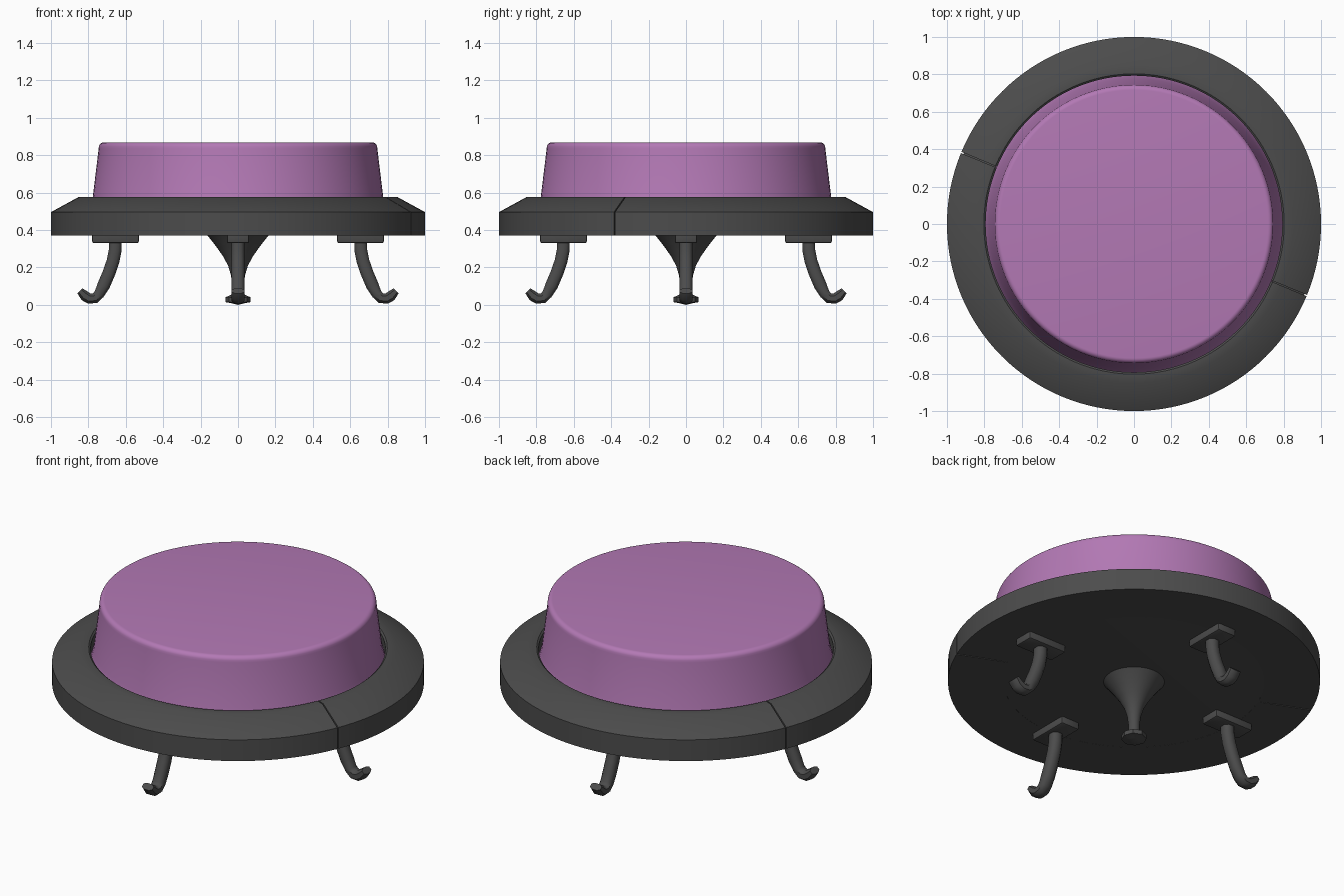
import bpy, bmesh, math
from mathutils import Vector

if "Cube" in bpy.data.objects:
    bpy.data.objects.remove(bpy.data.objects["Cube"])


def material(name, rgb):
    m = bpy.data.materials.new(name)
    m.diffuse_color = (*rgb, 1)
    m.use_nodes = True
    m.node_tree.nodes["Principled BSDF"].inputs["Base Color"].default_value = m.diffuse_color
    return m


PURPLE = material("purple", (0.45, 0.19, 0.46))
DARK = material("charcoal", (0.072, 0.072, 0.072))


def finish(bm, name, mat, angle=35):
    bmesh.ops.remove_doubles(bm, verts=bm.verts, dist=1e-5)
    bmesh.ops.recalc_face_normals(bm, faces=bm.faces)
    me = bpy.data.meshes.new(name)
    bm.to_mesh(me)
    bm.free()
    ob = bpy.data.objects.new(name, me)
    bpy.context.collection.objects.link(ob)
    me.materials.append(mat)
    bpy.ops.object.select_all(action='DESELECT')
    ob.select_set(True)
    bpy.context.view_layer.objects.active = ob
    bpy.ops.object.shade_smooth_by_angle(angle=math.radians(angle))
    return ob


def lathe(name, profile, mat, steps=96, start=0.0, sweep=2 * math.pi, closed=False):
    """Revolve (radius, z) points about z; closed profiles make capped arcs."""
    bm = bmesh.new()
    rows = []
    for i in range(steps + 1):
        a = start + sweep * i / steps
        rows.append([bm.verts.new((r * math.cos(a), r * math.sin(a), z)) for r, z in profile])
    n = len(profile)
    for p, q in zip(rows, rows[1:]):
        for j in range(n if closed else n - 1):
            k = (j + 1) % n
            bm.faces.new((p[j], q[j], q[k], p[k]))
    if closed:
        bm.faces.new(rows[0])
        bm.faces.new(rows[-1])
    bmesh.ops.remove_doubles(bm, verts=bm.verts, dist=1e-5)
    bmesh.ops.dissolve_degenerate(bm, edges=bm.edges, dist=1e-5)
    return finish(bm, name, mat)


# Rounded push cap
cap = [(0.80, 0.49), (0.79, 0.52), (0.776, 0.58), (0.745, 0.835)]
for i in range(1, 7):
    t = math.radians(90 * i / 6)
    cap.append((0.717 + 0.028 * math.cos(t), 0.84 + 0.029 * math.sin(t)))
lathe("button_cap", cap + [(0, 0.869)], PURPLE)

# Two halves of the chamfered rim, parted by a narrow seam
rim = [(0.70, 0.37), (1.0, 0.37), (1.0, 0.496), (0.85, 0.578), (0.803, 0.578), (0.793, 0.57), (0.793, 0.50),
       (0.70, 0.50)]
gap = 0.007
for i, side in enumerate(("back", "front")):
    lathe(side + "_rim_half", rim, DARK, 64, math.radians(-22.5) + math.pi * i + gap / 2,
          math.pi - gap, True)

# Base plate, also the floor of the seams
lathe("base_plate", [(0, 0.3705), (0.70, 0.3705), (0.975, 0.378), (0.985, 0.49),
                     (0.84, 0.565), (0.80, 0.565), (0.80, 0.49), (0, 0.49)], DARK)

# Central trumpet stem with faceted foot
lathe("centre_stem", [(0.165, 0.372), (0.15, 0.355), (0.115, 0.31), (0.08, 0.26), (0.053, 0.21),
                      (0.038, 0.16), (0.031, 0.11), (0.031, 0.05), (0.036, 0.03)], DARK, 32)
lathe("centre_foot", [(0, 0.06), (0.035, 0.055), (0.068, 0.04), (0.068, 0.015), (0.03, 0.008), (0, 0.0)], DARK, 8)


def hook_leg(name, ang):
    """Octagonal tube swept along a hooked path, turned to face ang."""
    path = [(0.655, 0.345), (0.657, 0.29), (0.668, 0.235), (0.69, 0.17), (0.718, 0.105), (0.742, 0.058),
            (0.765, 0.036), (0.795, 0.034), (0.818, 0.047), (0.845, 0.075)]
    pts = [Vector((x, 0, z)) for x, z in path]
    bm = bmesh.new()
    rings = []
    for i, p in enumerate(pts):
        t = (pts[min(i + 1, len(pts) - 1)] - pts[max(i - 1, 0)]).normalized()
        side = Vector((0, 1, 0))
        up = side.cross(t)
        w = 0.034
        h = 0.034 if i < 5 else 0.028
        if i == len(pts) - 1:
            h = 0.019
        c = 0.5
        shape = [(1, c), (c, 1), (-c, 1), (-1, c), (-1, -c), (-c, -1), (c, -1), (1, -c)]
        rings.append([bm.verts.new(p + side * (a * w) + up * (b * h)) for a, b in shape])
    for p, q in zip(rings, rings[1:]):
        for j in range(8):
            k = (j + 1) % 8
            bm.faces.new((p[j], q[j], q[k], p[k]))
    bm.faces.new(rings[0])
    bm.faces.new(rings[-1])
    finish(bm, name, DARK, 50).rotation_euler.z = ang


def mount_pad(name, ang):
    """Small bevelled pad under the base."""
    bm = bmesh.new()
    bmesh.ops.create_cube(bm, size=1)
    for v in bm.verts:
        v.co = (0.655 + v.co.x * 0.25, v.co.y * 0.12, 0.351 + v.co.z * 0.042)
    low = [e for e in bm.edges if min(v.co.z for v in e.verts) < 0.35]
    bmesh.ops.bevel(bm, geom=low, offset=0.01, segments=2, profile=0.5, affect='EDGES')
    finish(bm, name, DARK, 40).rotation_euler.z = ang


# Four hooked feet on the axes
for i, side in enumerate(("right", "back", "left", "front")):
    hook_leg(side + "_hook_leg", i * math.pi / 2)
    mount_pad(side + "_mount_pad", i * math.pi / 2)
